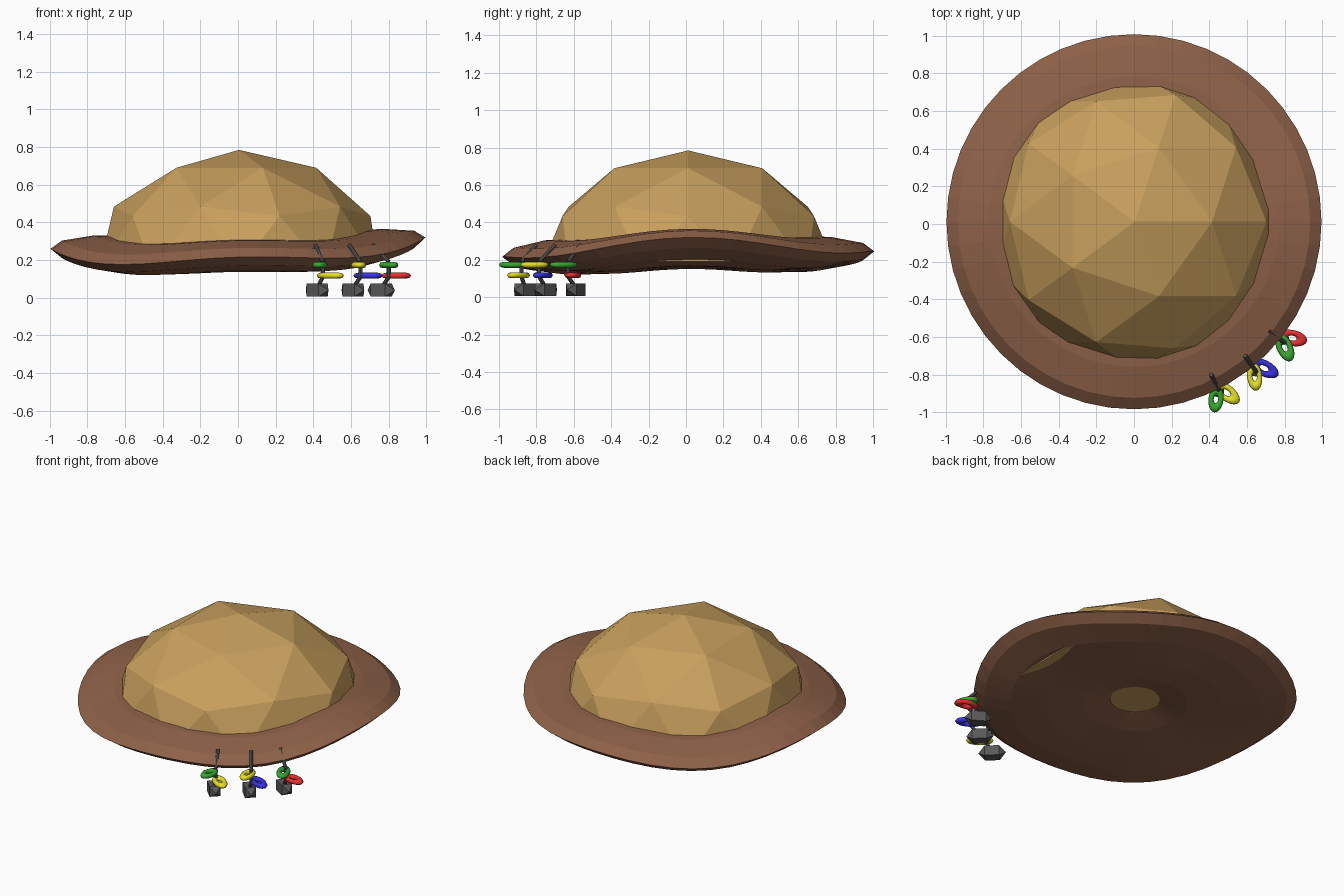
import bpy, bmesh, math
from mathutils import Vector, Matrix

if "Cube" in bpy.data.objects:
    bpy.data.objects.remove(bpy.data.objects["Cube"])


def material(name, rgb):
    m = bpy.data.materials.new(name)
    m.diffuse_color = (*rgb, 1)
    m.use_nodes = True
    m.node_tree.nodes["Principled BSDF"].inputs["Base Color"].default_value = m.diffuse_color
    return m


TAN = material("straw", (0.58, 0.35, 0.11))
BROWN = material("leather", (0.27, 0.12, 0.065))
IRON = material("iron", (0.1, 0.1, 0.1))
GREEN = material("green", (0.04, 0.4, 0.03))
YELLOW = material("yellow", (0.8, 0.75, 0.02))
BLUE = material("blue", (0.04, 0.03, 0.75))
RED = material("red", (0.8, 0.03, 0.03))


def finish(name, bm, mat):
    bmesh.ops.recalc_face_normals(bm, faces=bm.faces[:])
    me = bpy.data.meshes.new(name)
    bm.to_mesh(me)
    bm.free()
    me.materials.append(mat)
    ob = bpy.data.objects.new(name, me)
    bpy.context.collection.objects.link(ob)
    return ob


def torus(major, minor, height, n, m):
    bm = bmesh.new()
    rings = []
    for i in range(n):
        a = 2 * math.pi * i / n
        ring = []
        for j in range(m):
            b = 2 * math.pi * j / m
            r = major + minor * math.cos(b)
            ring.append(bm.verts.new((r * math.cos(a), r * math.sin(a), height * math.sin(b))))
        rings.append(ring)
    for i in range(n):
        p, q = rings[i], rings[(i + 1) % n]
        for j in range(m):
            k = (j + 1) % m
            bm.faces.new((p[j], q[j], q[k], p[k]))
    return bm


# Crown: faceted dome cut flat underneath
bm = bmesh.new()
bmesh.ops.create_icosphere(bm, subdivisions=2, radius=1)
bm.transform(Matrix.Translation((0.005, 0.012, 0.15)) @ Matrix.Diagonal((0.78, 0.79, 0.634, 1)))
cut = bmesh.ops.bisect_plane(bm, geom=bm.verts[:] + bm.edges[:] + bm.faces[:],
                             plane_co=(0, 0, 0.19), plane_no=(0, 0, -1), clear_outer=True)
bmesh.ops.contextual_create(bm, geom=[e for e in cut["geom_cut"] if isinstance(e, bmesh.types.BMEdge)])
finish("crown", bm, TAN)

# Brim: flattened torus with a wave that grows towards the rim
bm = torus(0.545, 0.45, 0.092, 48, 12)
for v in bm.verts:
    r, t = v.co.xy.length, math.atan2(v.co.y, v.co.x)
    wave = (0.03 * math.cos(t) + 0.015 * math.sin(t)
            + 0.03 * math.cos(2 * t) + 0.025 * math.cos(4 * t))
    v.co += Vector((0, 0.012, 0.235 + wave * r * r))
finish("brim", bm, BROWN)


# Hanging charms: bent wire, two rings and a pointed bar
def wire(name, points, radius=0.011, sides=8):
    bm = bmesh.new()
    for a, b in zip(points, points[1:]):
        a, b = Vector(a), Vector(b)
        d = b - a
        mat = Matrix.Translation((a + b) / 2) @ d.to_track_quat('Z', 'Y').to_matrix().to_4x4()
        bmesh.ops.create_cone(bm, cap_ends=True, segments=sides, radius1=radius,
                              radius2=radius, depth=d.length, matrix=mat)
    finish(name, bm, IRON)


def ring(name, x, y, z, length, width, angle, mat):
    bm = torus(0.65, 0.35, 0.016, 20, 8)
    bm.transform(Matrix.Translation((x, y, z)) @ Matrix.Rotation(math.radians(angle), 4, 'Z')
                 @ Matrix.Diagonal((length / 2, width / 2, 1, 1)))
    ob = finish(name, bm, mat)
    for p in ob.data.polygons:
        p.use_smooth = True


def pointed_bar(name, x, y, angle):
    bm = bmesh.new()
    bmesh.ops.create_cube(bm, size=1)
    bm.transform(Matrix.Diagonal((0.09, 0.068, 0.068, 1)))
    for s in (-1, 1):
        bm.faces.ensure_lookup_table()
        end = [f for f in bm.faces if len(f.verts) == 4 and f.calc_center_median().x * s > 0.04]
        poke = bmesh.ops.poke(bm, faces=end)
        for v in poke["verts"]:
            v.co.x += s * 0.04
    bm.transform(Matrix.Translation((x, y, 0.04)) @ Matrix.Rotation(math.radians(angle), 4, 'Z'))
    finish(name, bm, IRON)


charms = [
    # wire top, wire bend, bar centre and angle, upper ring, lower ring
    ((0.41, -0.80), (0.45, -0.88), (0.42, -0.86, -45), (0.435, -0.93, 0.14, 0.08, 83, GREEN), (0.49, -0.895, 0.17, 0.085, -38, YELLOW)),
    ((0.59, -0.70), (0.65, -0.785), (0.61, -0.75, -45), (0.64, -0.81, 0.15, 0.08, 97, YELLOW), (0.69, -0.765, 0.17, 0.085, -27, BLUE)),
    ((0.715, -0.565), (0.80, -0.63), (0.76, -0.59, -32), (0.80, -0.655, 0.16, 0.085, 115, GREEN), (0.84, -0.605, 0.16, 0.085, -12, RED)),
]
for i, (top, bend, bar, up, low) in enumerate(charms, 1):
    wire(f"charm_wire_{i}", [(*top, 0.28), (*bend, 0.19), (*bend, 0.11), (*bar[:2], 0.05)])
    ring(f"charm_upper_ring_{i}", *up[:2], 0.173, *up[2:])
    ring(f"charm_lower_ring_{i}", *low[:2], 0.117, *low[2:])
    pointed_bar(f"charm_bar_{i}", *bar)
